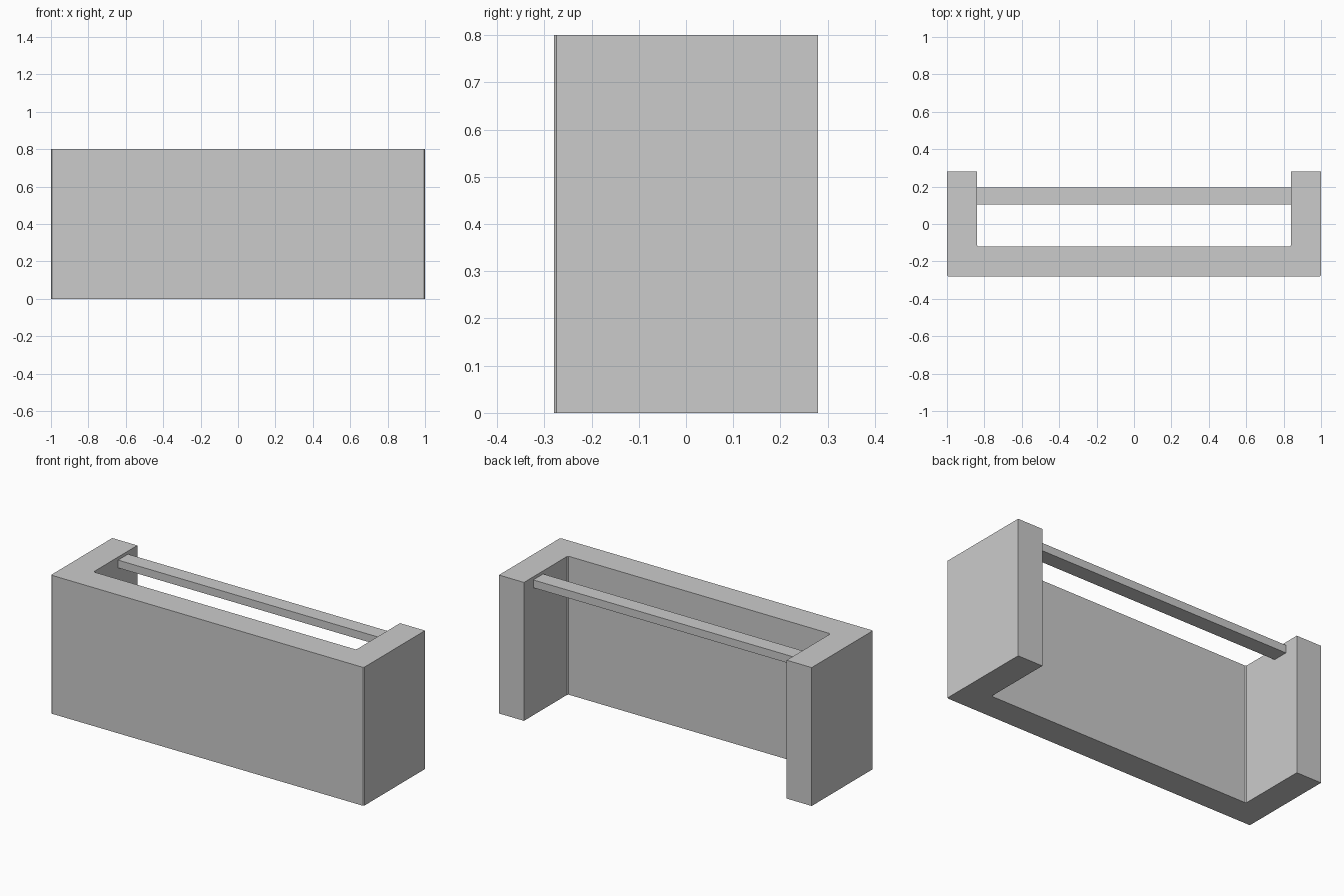
import bpy, bmesh

if "Cube" in bpy.data.objects:
    bpy.data.objects.remove(bpy.data.objects["Cube"])

grey = bpy.data.materials.new("plain grey")
grey.diffuse_color = (0.6, 0.6, 0.6, 1)
grey.use_nodes = True
grey.node_tree.nodes["Principled BSDF"].inputs["Base Color"].default_value = grey.diffuse_color


def prism(name, outline, z0, z1):
    """Extrude a closed xy outline from z0 up to z1."""
    bm = bmesh.new()
    face = bm.faces.new([bm.verts.new((x, y, z0)) for x, y in outline])
    top = bmesh.ops.extrude_face_region(bm, geom=[face])["geom"]
    verts = [v for v in top if isinstance(v, bmesh.types.BMVert)]
    bmesh.ops.translate(bm, verts=verts, vec=(0, 0, z1 - z0))
    bmesh.ops.recalc_face_normals(bm, faces=bm.faces)
    mesh = bpy.data.meshes.new(name)
    bm.to_mesh(mesh)
    bm.free()
    mesh.materials.append(grey)
    obj = bpy.data.objects.new(name, mesh)
    bpy.context.collection.objects.link(obj)
    return obj


# Counter body: front panel and two side walls, with tiny corner chamfers
c = 0.006
half = [(1 - c, -0.28), (1, -0.28 + c), (1, 0.28), (0.84, 0.28),
        (0.84, -0.12 + c), (0.84 - c, -0.12)]
prism("counter_body", half + [(-x, y) for x, y in reversed(half)], 0, 0.8)

# Rail between the side walls near the top
prism("cross_rail", [(-0.84, 0.105), (0.84, 0.105), (0.84, 0.195), (-0.84, 0.195)],
      0.737, 0.782)
